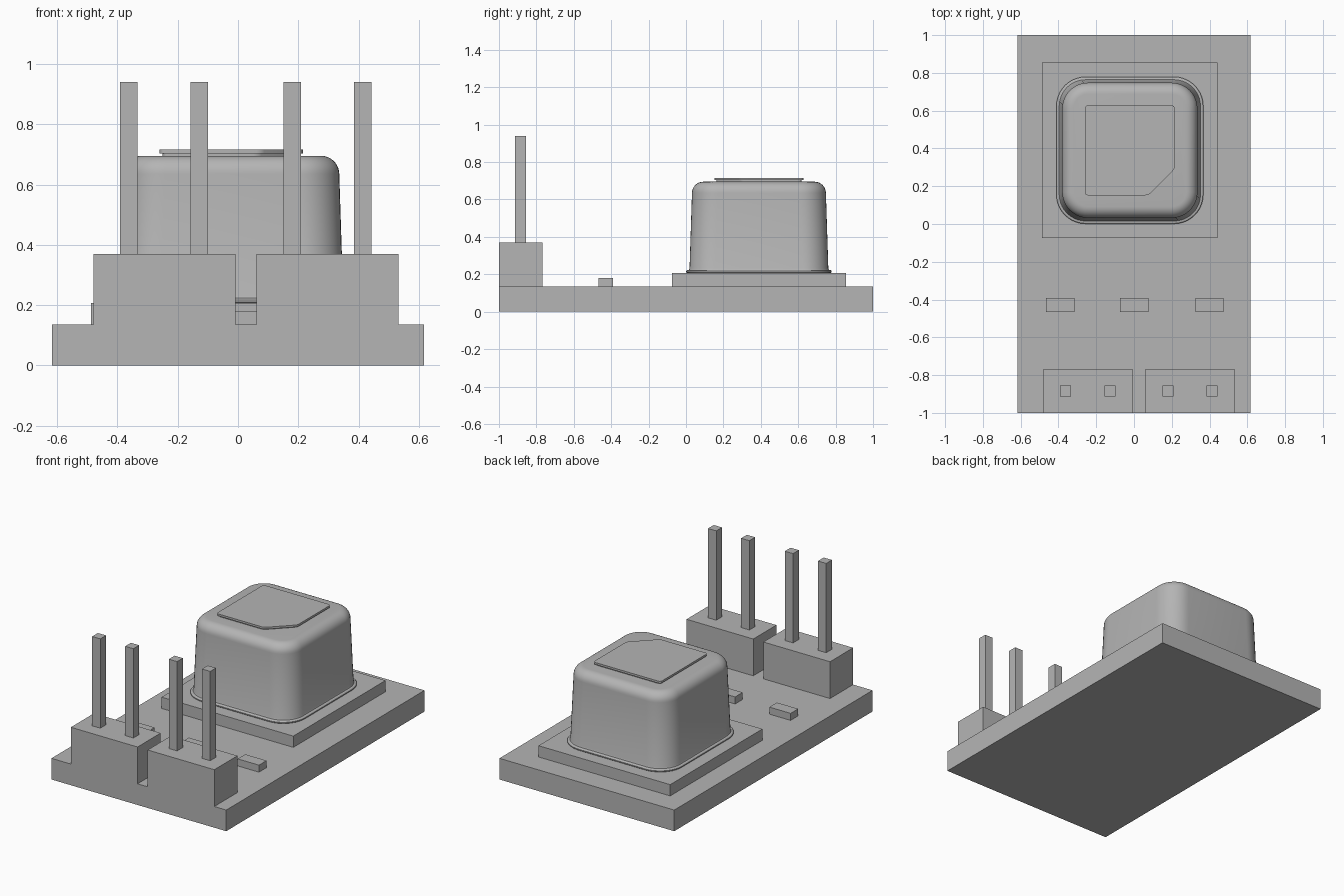
import bpy, bmesh
from math import sin, cos, pi, radians

cube = bpy.data.objects.get("Cube")
if cube:
    bpy.data.objects.remove(cube, do_unlink=True)

grey = bpy.data.materials.new("plain grey")
grey.use_nodes = True
colour = (0.46, 0.46, 0.46, 1)
grey.diffuse_color = colour
grey.node_tree.nodes["Principled BSDF"].inputs["Base Color"].default_value = colour


def finish(name, bm, smooth=False):
    bmesh.ops.recalc_face_normals(bm, faces=bm.faces)
    mesh = bpy.data.meshes.new(name)
    bm.to_mesh(mesh)
    bm.free()
    mesh.materials.append(grey)
    obj = bpy.data.objects.new(name, mesh)
    bpy.context.collection.objects.link(obj)
    if smooth:
        bpy.ops.object.select_all(action="DESELECT")
        obj.select_set(True)
        bpy.context.view_layer.objects.active = obj
        bpy.ops.object.shade_smooth_by_angle(angle=radians(30))
    return obj


def loft(bm, rings):
    """Skin a stack of closed rings and cap both ends."""
    loops = [[bm.verts.new(p) for p in ring] for ring in rings]
    n = len(loops[0])
    for a, b in zip(loops, loops[1:]):
        for i in range(n):
            j = (i + 1) % n
            bm.faces.new((a[i], a[j], b[j], b[i]))
    bm.faces.new(loops[0])
    bm.faces.new(loops[-1])


def box(name, x0, x1, y0, y1, z0, z1):
    bm = bmesh.new()
    corners = [(x0, y0), (x1, y0), (x1, y1), (x0, y1)]
    loft(bm, [[(x, y, z) for x, y in corners] for z in (z0, z1)])
    return finish(name, bm)


def rounded_square(half, radius, z, steps=10):
    ring = []
    for k, (sx, sy) in enumerate([(1, 1), (-1, 1), (-1, -1), (1, -1)]):
        for i in range(steps + 1):
            a = (k + i / steps) * pi / 2
            ring.append((CX + sx * (half - radius) + radius * cos(a),
                         CY + sy * (half - radius) + radius * sin(a), z))
    return ring


BOARD, BASE = 0.135, 0.207   # top heights of board and sensor base
CX, CY = -0.022, 0.39        # sensor centre

# Circuit board and sensor base
box("circuit_board", -0.617, 0.617, -1, 1, 0, BOARD)
box("sensor_base", CX - 0.465, CX + 0.465, CY - 0.465, CY + 0.465, BOARD, BASE)

# Dome: flange, tapered wall and rounded upper rim
profile = [(0.384, 0.15, BASE), (0.389, 0.155, 0.211), (0.389, 0.155, 0.217),
           (0.384, 0.15, 0.222), (0.374, 0.14, 0.224), (0.371, 0.137, 0.232)]
for i in range(9):
    a = i / 8 * pi / 2
    inset = 0.06 * (1 - cos(a))
    profile.append((0.358 - inset, 0.137 - inset, 0.635 + 0.06 * sin(a)))
bm = bmesh.new()
loft(bm, [rounded_square(*p) for p in profile])
finish("sensor_dome", bm, smooth=True)


# Clipped-corner lens window and the thinner spacer below it
def clipped_plate(name, half, z0, z1):
    cut = half - 0.14
    outline = [(-half, -half), (cut, -half), (half, -cut), (half, half), (-half, half)]
    bm = bmesh.new()
    loft(bm, [[(CX + x, CY + y, z) for x, y in outline] for z in (z0, z1)])
    upright = [e for e in bm.edges if abs(e.verts[0].co.z - e.verts[1].co.z) > 0.001]
    bmesh.ops.bevel(bm, geom=upright, offset=0.016, segments=4, profile=0.5, affect="EDGES")
    finish(name, bm, smooth=True)


clipped_plate("window_spacer", 0.228, 0.694, 0.703)
clipped_plate("sensor_window", 0.238, 0.703, 0.716)

# Pin headers with two square pins each
for name, x in (("right", -0.48), ("left", 0.062)):
    box(name + "_pin_header", x, x + 0.471, -1, -0.767, BOARD, 0.37)
    for i, offset in enumerate((0.118, 0.352), 1):
        cx = x + offset
        box(f"{name}_pin_{i}", cx - 0.029, cx + 0.029, -0.913, -0.855, 0.37, 0.94)

# Small chips across the board
for name, x in (("right", -0.39), ("middle", 0.002), ("left", 0.4)):
    box(name + "_chip", x - 0.075, x + 0.075, -0.467, -0.391, BOARD, 0.18)
